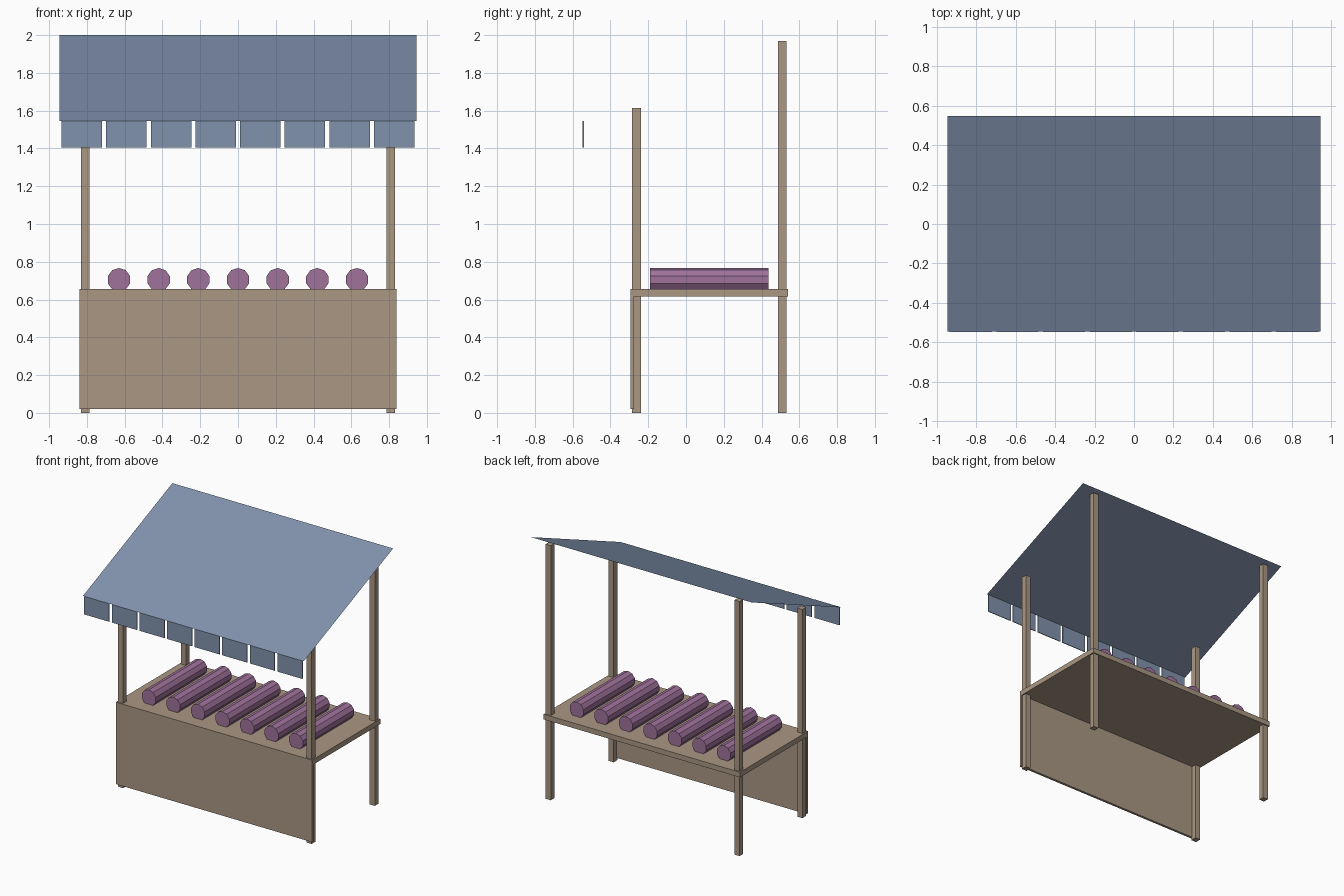
import bpy
import math

cube = bpy.data.objects.get("Cube")
if cube:
    bpy.data.objects.remove(cube, do_unlink=True)


def material(name, rgb):
    mat = bpy.data.materials.new(name)
    mat.use_nodes = True
    mat.diffuse_color = (*rgb, 1)
    mat.node_tree.nodes["Principled BSDF"].inputs["Base Color"].default_value = (*rgb, 1)
    return mat


wood = material("wood", (0.40, 0.31, 0.23))
blue = material("blue_cloth", (0.22, 0.29, 0.42))
purple = material("purple_cloth", (0.35, 0.17, 0.33))


def mesh_object(name, verts, faces, mat):
    mesh = bpy.data.meshes.new(name)
    mesh.from_pydata(verts, [], faces)
    mesh.materials.append(mat)
    obj = bpy.data.objects.new(name, mesh)
    bpy.context.collection.objects.link(obj)
    return obj


def box(name, x, y, z, mat):
    """Box spanning the given (min, max) ranges."""
    bpy.ops.mesh.primitive_cube_add(size=1)
    obj = bpy.context.object
    obj.name = name
    obj.location = [sum(r) / 2 for r in (x, y, z)]
    obj.scale = [r[1] - r[0] for r in (x, y, z)]
    obj.data.materials.append(mat)
    return obj


# Corner posts, taller at the back
for side, cx in (("left", 0.808), ("right", -0.808)):
    span = (cx - 0.022, cx + 0.022)
    box("front_post_" + side, span, (-0.285, -0.238), (0, 1.615), wood)
    box("back_post_" + side, span, (0.487, 0.531), (0, 1.97), wood)

# Counter and front panel
box("counter_top", (-0.84, 0.84), (-0.295, 0.54), (0.615, 0.655), wood)
box("front_panel", (-0.84, 0.84), (-0.294, -0.275), (0.02, 0.615), wood)

# Sloping cloth canopy
half, front, back = 0.945, -0.545, 0.547
mesh_object("canopy",
            [(-half, front, 1.545), (half, front, 1.545), (half, back, 2), (-half, back, 2)],
            [(0, 1, 2, 3)], blue)

# Hanging valance flaps
flaps = 8
pitch = 2 * half / flaps
for i in range(flaps):
    cx = -half + pitch * (i + 0.5)
    box(f"valance_flap_{i + 1}", (cx - 0.107, cx + 0.107),
        (front - 0.002, front + 0.004), (1.405, 1.545), blue)

# Row of ten-sided fabric rolls, a corner pointing up
for i in range(-3, 4):
    bpy.ops.mesh.primitive_cylinder_add(
        vertices=10, radius=0.062, depth=0.628,
        location=(i * 0.21, 0.123, 0.705), rotation=(math.pi / 2, 0, 0))
    roll = bpy.context.object
    roll.name = f"fabric_roll_{i + 4}"
    roll.data.materials.append(purple)
